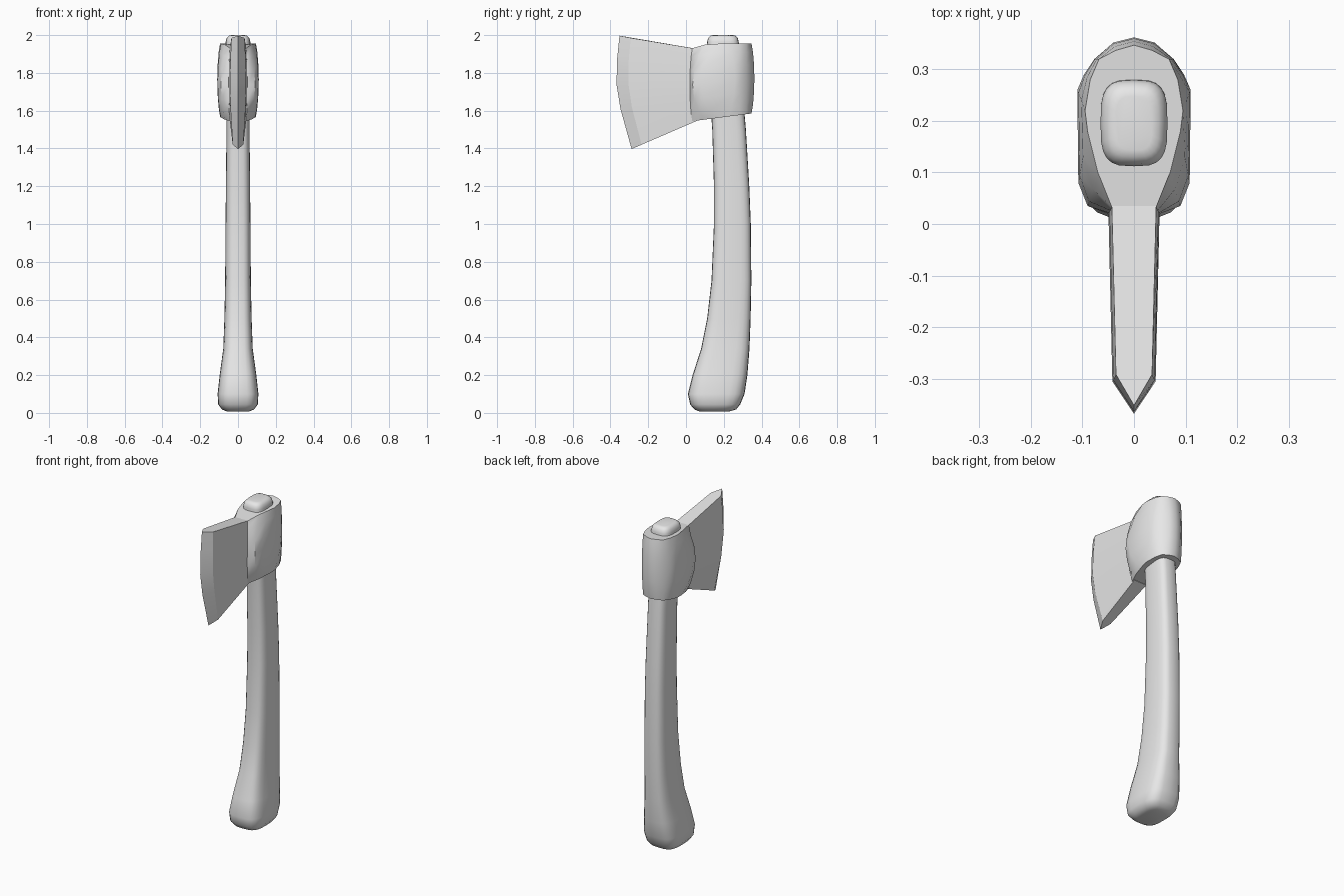
import bpy, bmesh
from math import sin, cos, pi, radians, copysign

cube = bpy.data.objects.get("Cube")
if cube:
    bpy.data.objects.remove(cube)

grey = bpy.data.materials.new("plain grey")
grey.use_nodes = True
grey.diffuse_color = (0.8, 0.8, 0.8, 1)
grey.node_tree.nodes["Principled BSDF"].inputs["Base Color"].default_value = (0.8, 0.8, 0.8, 1)


def loft(name, rings, angle):
    """Skin closed rings, cap both ends and smooth below the given angle."""
    bm = bmesh.new()
    loops = [[bm.verts.new(p) for p in ring] for ring in rings]
    for a, b in zip(loops, loops[1:]):
        for i in range(len(a)):
            j = (i + 1) % len(a)
            bm.faces.new((a[i], a[j], b[j], b[i]))
    bm.faces.new(loops[0])
    bm.faces.new(loops[-1])
    bmesh.ops.recalc_face_normals(bm, faces=bm.faces[:])
    mesh = bpy.data.meshes.new(name)
    bm.to_mesh(mesh)
    bm.free()
    mesh.materials.append(grey)
    obj = bpy.data.objects.new(name, mesh)
    bpy.context.collection.objects.link(obj)
    bpy.ops.object.select_all(action='DESELECT')
    obj.select_set(True)
    bpy.context.view_layer.objects.active = obj
    bpy.ops.object.shade_smooth_by_angle(angle=radians(angle))
    return obj


def rounded(z, half, front, back, n=24):
    """Rounded rectangle ring spanning front to back."""
    def soft(v):
        return copysign(abs(v) ** 0.6, v)
    mid, depth = (front + back) / 2, (back - front) / 2
    return [(half * soft(cos(2 * pi * i / n)), mid + depth * soft(sin(2 * pi * i / n)), z)
            for i in range(n)]


# Handle with a flared foot and a rounded end above the head: z, half width, front, back
handle = [(0.008, .06, .07, .23), (.018, .085, .045, .265), (.045, .105, .022, .287),
          (.1, .108, .01, .31), (.2, .097, .035, .325), (.34, .078, .08, .336),
          (.5, .072, .112, .342), (.7, .068, .135, .346), (1, .066, .148, .343),
          (1.2, .064, .148, .335), (1.5, .061, .139, .317), (1.7, .063, .125, .3),
          (1.965, .065, .112, .279), (1.985, .06, .117, .274), (1.997, .048, .13, .261),
          (2, .035, .143, .248)]
loft("handle", [rounded(*row) for row in handle], 50)

# Head socket: half outlines at the rims and at the bulging middle
rim = [(.043, .033), (.07, .1), (.09, .18), (.095, .22),
       (.085, .28), (.068, .32), (.035, .337), (0, .347)]
belly = [(.05, .02), (.09, .035), (.108, .08), (.11, .26),
         (.097, .29), (.077, .32), (.04, .352), (0, .362)]
socket = []
for t in (0, .12, .3, .5, .7, .88, 1):
    bulge = sin(pi * t) ** 0.7
    half = []
    for (x0, y0), (x1, y1) in zip(rim, belly):
        x, y = x0 + (x1 - x0) * bulge, y0 + (y1 - y0) * bulge
        low, high = 1.54 + .13 * y, 1.955 - .28 * max(0, .12 - y)
        half.append((x, y, low + (high - low) * t))
    socket.append(half + [(-x, y, z) for x, y, z in reversed(half[:-1])])
loft("head_socket", socket, 40)

# Blade: root, bevel line and cutting edge at each level, mirrored across the middle
levels = [((.043, .055, 1.545), (.028, -.235, 1.42), (-.288, 1.397)),
          ((.048, .045, 1.65), (.04, -.287, 1.62), (-.347, 1.61)),
          ((.05, .04, 1.75), (.042, -.305, 1.745), (-.368, 1.74)),
          ((.048, .04, 1.85), (.04, -.303, 1.875), (-.364, 1.88)),
          ((.043, .035, 1.931), (.035, -.292, 1.985), (-.352, 1.997))]
blade = []
for root, bevel, edge in levels:
    side = [root, bevel]
    blade.append(side + [(0, *edge)] + [(-x, y, z) for x, y, z in reversed(side)])
loft("blade", blade, 20)
